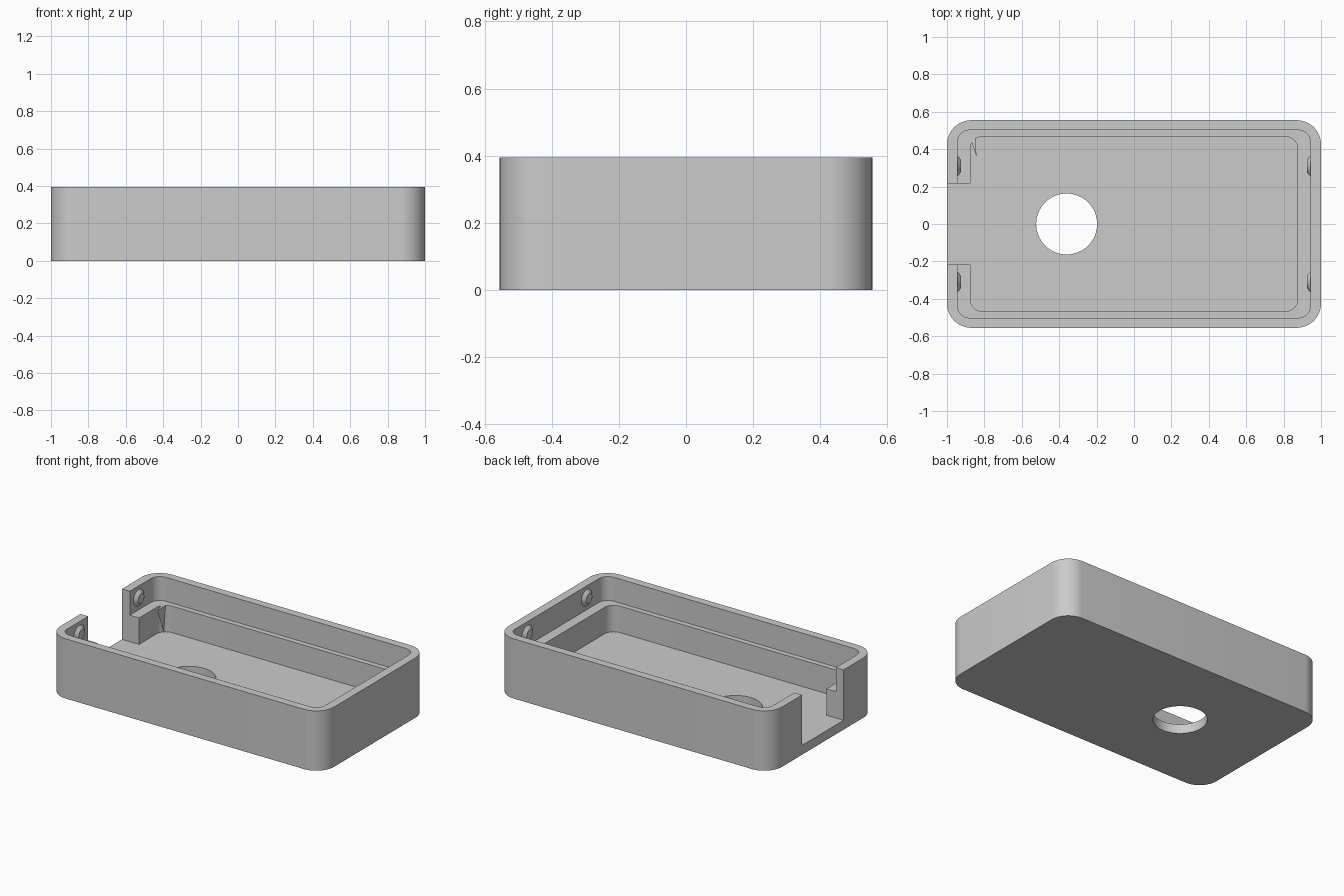
import bpy, bmesh
from math import pi, cos, sin, radians
from mathutils import Matrix

cube = bpy.data.objects.get("Cube")
if cube:
    bpy.data.objects.remove(cube, do_unlink=True)

HEIGHT, LEDGE, FLOOR = 0.395, 0.237, 0.062

grey = bpy.data.materials.new("plain grey")
grey.use_nodes = True
colour = (0.6, 0.6, 0.6, 1)
grey.diffuse_color = colour
grey.node_tree.nodes["Principled BSDF"].inputs["Base Color"].default_value = colour


def make_object(name, bm):
    bmesh.ops.recalc_face_normals(bm, faces=bm.faces)
    mesh = bpy.data.meshes.new(name)
    bm.to_mesh(mesh)
    bm.free()
    mesh.materials.append(grey)
    obj = bpy.data.objects.new(name, mesh)
    bpy.context.collection.objects.link(obj)
    return obj


def prism(name, outline, z0, z1):
    bm = bmesh.new()
    base = bm.faces.new([bm.verts.new((x, y, z0)) for x, y in outline])
    top = bmesh.ops.extrude_face_region(bm, geom=[base])["geom"]
    verts = [g for g in top if isinstance(g, bmesh.types.BMVert)]
    bmesh.ops.translate(bm, verts=verts, vec=(0, 0, z1 - z0))
    return make_object(name, bm)


def rounded(hx, hy, r, steps=12):
    points = []
    for i, (sx, sy) in enumerate([(1, 1), (-1, 1), (-1, -1), (1, -1)]):
        for k in range(steps + 1):
            a = (i + k / steps) * pi / 2
            points.append((sx * (hx - r) + r * cos(a), sy * (hy - r) + r * sin(a)))
    return points


def circle(cx, cy, r, n=64):
    return [(cx + r * cos(2 * pi * k / n), cy + r * sin(2 * pi * k / n)) for k in range(n)]


def select_only(obj):
    bpy.ops.object.select_all(action="DESELECT")
    obj.select_set(True)
    bpy.context.view_layer.objects.active = obj


# Open tray: rounded block with stepped cavity, end notch and floor hole
tray = prism("tray", rounded(1, 0.555, 0.13), 0, HEIGHT)
notch = [(-1.2, -0.217), (-0.8, -0.217), (-0.8, 0.217), (-1.2, 0.217)]
cutters = [
    prism("lid_recess_cutter", rounded(0.943, 0.502, 0.065), LEDGE, 0.6),
    prism("cavity_cutter", rounded(0.875, 0.467, 0.065), FLOOR, 0.5),
    prism("notch_cutter", notch, FLOOR, 0.55),
    prism("hole_cutter", circle(-0.36, 0, 0.163), -0.2, 0.2),
]
select_only(tray)
for cutter in cutters:
    cutter.hide_render = True
    mod = tray.modifiers.new("cut", "BOOLEAN")
    mod.operation = "DIFFERENCE"
    mod.solver = "EXACT"
    mod.object = cutter
    bpy.ops.object.modifier_apply(modifier=mod.name)
for cutter in cutters:
    bpy.data.objects.remove(cutter, do_unlink=True)
select_only(tray)
bpy.ops.object.shade_smooth_by_angle(angle=radians(30))

# Lid clips: shallow tapered studs on both end walls
for end, sx in (("left", 1), ("right", -1)):
    for side, sy in (("front", -1), ("back", 1)):
        bm = bmesh.new()
        bmesh.ops.create_cone(bm, cap_ends=True, segments=32, radius1=0.056,
                              radius2=0.032, depth=0.02)
        turn = Matrix.Rotation(-sx * pi / 2, 4, "Y")
        place = Matrix.Translation((sx * 0.934, sy * 0.31, 0.317))
        bmesh.ops.transform(bm, matrix=place @ turn, verts=bm.verts)
        clip = make_object(f"{end}_{side}_clip", bm)
        select_only(clip)
        bpy.ops.object.shade_smooth_by_angle(angle=radians(30))

# Small pointed sliver under the ledge in one cavity corner
bm = bmesh.new()
a, b, tip, foot = [bm.verts.new(p) for p in (
    (-0.867, 0.435, LEDGE), (-0.848, 0.455, LEDGE),
    (-0.842, 0.36, LEDGE), (-0.856, 0.448, FLOOR))]
for face in ((a, b, tip), (a, b, foot), (b, tip, foot), (tip, a, foot)):
    bm.faces.new(face)
make_object("corner_sliver", bm)
